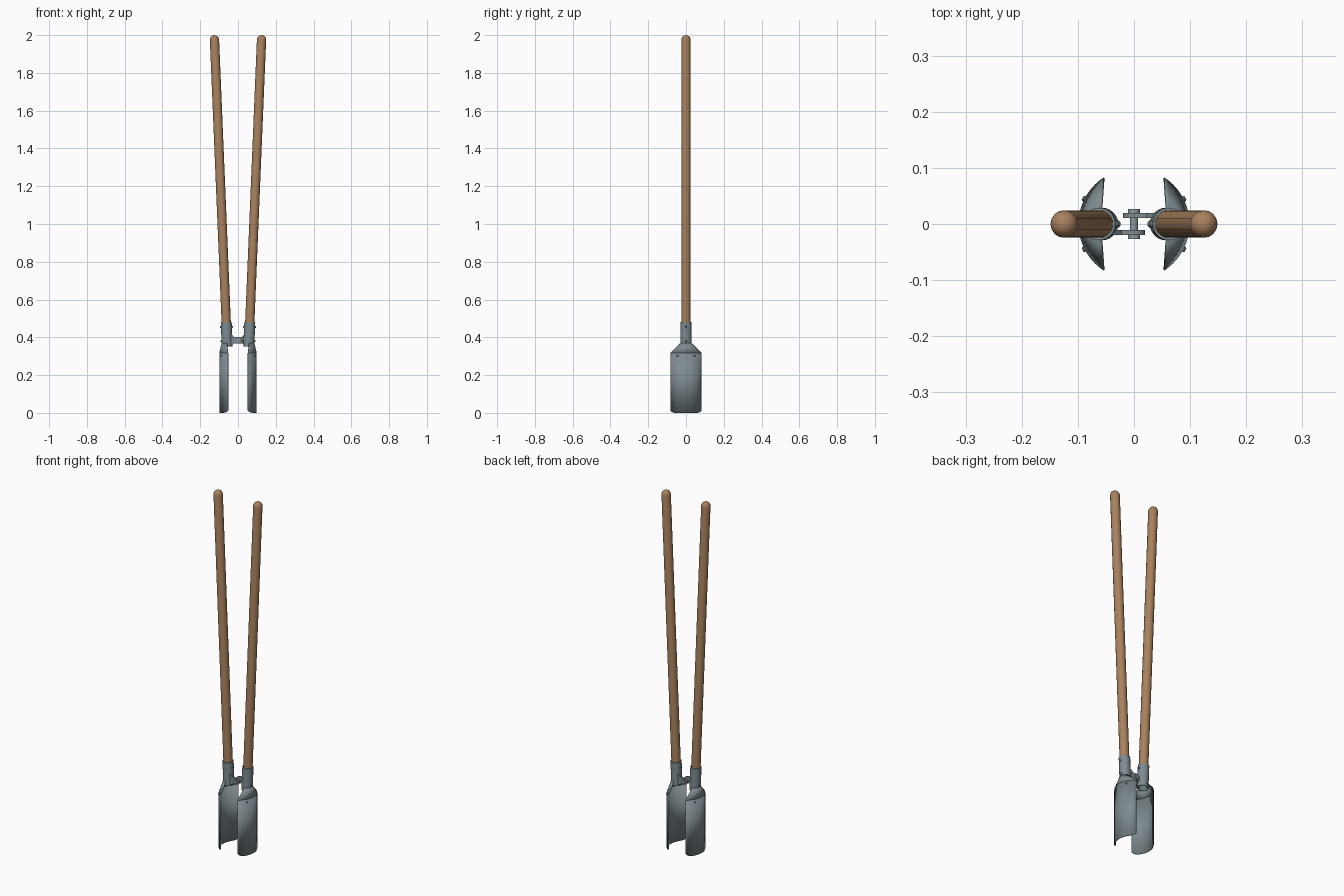
import bpy, bmesh, math
from mathutils import Vector, Matrix

cube = bpy.data.objects.get("Cube")
if cube:
    bpy.data.objects.remove(cube, do_unlink=True)


def material(name, rgb):
    m = bpy.data.materials.new(name)
    m.use_nodes = True
    m.diffuse_color = (*rgb, 1)
    m.node_tree.nodes["Principled BSDF"].inputs["Base Color"].default_value = (*rgb, 1)
    return m


WOOD = material("warm wood", (0.39, 0.22, 0.11))
STEEL = material("grey steel", (0.21, 0.26, 0.28))
PIN = material("bright steel", (0.27, 0.32, 0.35))

SLOPE = 0.0415          # sideways lean of each handle
BLADE_R = 0.099
BLADE_HALF = math.radians(57)
THICK = 0.004


def axis_point(z):
    return Vector((0.0425 + SLOPE * z, 0, z))


def finish(name, bm, mat, thickness=0):
    bmesh.ops.recalc_face_normals(bm, faces=bm.faces)
    mesh = bpy.data.meshes.new(name)
    bm.to_mesh(mesh)
    bm.free()
    mesh.materials.append(mat)
    ob = bpy.data.objects.new(name, mesh)
    bpy.context.collection.objects.link(ob)
    if thickness:
        mod = ob.modifiers.new("Sheet thickness", "SOLIDIFY")
        mod.thickness = thickness
        mod.offset = -1
    bpy.ops.object.select_all(action="DESELECT")
    ob.select_set(True)
    bpy.context.view_layer.objects.active = ob
    bpy.ops.object.shade_smooth_by_angle(angle=math.radians(35))
    return ob


def skin(name, rows, mat, closed=False, thickness=0):
    """Bridge rows of points into one surface."""
    bm = bmesh.new()
    grid = [[bm.verts.new(p) for p in row] for row in rows]
    n = len(rows[0])
    for a, b in zip(grid, grid[1:]):
        for i in range(n if closed else n - 1):
            j = (i + 1) % n
            bm.faces.new((a[i], a[j], b[j], b[i]))
    return finish(name, bm, mat, thickness)


def lathe(name, profile, start, direction, mat, sides=16):
    """Spin (radius, distance) pairs about a line; the profile closes itself."""
    turn = Vector(direction).to_track_quat("Z", "Y")
    rows = [[Vector(start) + turn @ Vector((r * math.cos(a), r * math.sin(a), d))
             for a in (2 * math.pi * i / sides for i in range(sides))]
            for r, d in profile]
    ob = skin(name, rows, mat, closed=True)
    bm = bmesh.new()
    bm.from_mesh(ob.data)
    bmesh.ops.remove_doubles(bm, verts=bm.verts, dist=0.00005)
    bmesh.ops.recalc_face_normals(bm, faces=bm.faces)
    bm.to_mesh(ob.data)
    bm.free()
    return ob


def rivet(name, at, direction, r=0.006, h=0.005):
    return lathe(name, [(0, -h), (r, -h), (r, h * 0.5), (r * 0.6, h), (0, h)],
                 at, direction, PIN, 10)


parts = []
LEAN = Vector((SLOPE, 0, 1)).normalized()
STEPS = 20
fractions = [2 * i / STEPS - 1 for i in range(STEPS + 1)]

# Wooden handle with a domed end
R = 0.0245
base = axis_point(0.38)
length = (2.0 - 0.38) / LEAN.z
profile = [(0, 0), (R, 0)]
profile += [(R * math.cos(a), length - R + R * math.sin(a))
            for a in (math.radians(d) for d in (0, 22, 45, 67, 90))]
parts.append(lathe("handle", profile, base, LEAN, WOOD))

# Tubular socket
RS = 0.029
parts.append(lathe("socket", [(R, 0), (RS, 0), (RS, 0.13), (R, 0.13), (R, 0)],
                   axis_point(0.35), LEAN, STEEL, 24))


# Curved digging blade with eased lower corners
def arc_point(t, z, r=BLADE_R):
    a = t * BLADE_HALF
    return Vector((r * math.cos(a), r * math.sin(a), z))


bottom = [arc_point(t, 0.014 * abs(t) ** 8) for t in fractions]
top = [arc_point(t, 0.318) for t in fractions]
parts.append(skin("blade", [bottom, top], STEEL, thickness=THICK))

# Shoulder narrowing from blade to socket
neck = []
for t in fractions:
    a = t * math.pi / 2
    neck.append(axis_point(0.37) + Vector((RS * math.cos(a), RS * math.sin(a), 0)))
parts.append(skin("shoulder", [top, neck], STEEL, thickness=THICK))

# Blade rivets
for side in (-1, 1):
    a = side * math.radians(27)
    d = Vector((math.cos(a), math.sin(a), 0))
    parts.append(rivet("blade_rivet", d * BLADE_R + Vector((0, 0, 0.303)), d, 0.005, 0.004))

# Socket rivets, inside and outside
for z in (0.38, 0.455):
    for side in (-1, 1):
        parts.append(rivet("socket_rivet", axis_point(z) + Vector((side * RS, 0, 0)),
                           (side, 0, 0)))

# Hinge lug: round eye widening into a foot on the socket
HINGE_Z = 0.385
outline = [(0.02 * math.cos(a), HINGE_Z + 0.018 * math.sin(a))
           for a in (math.radians(90 + 15 * i) for i in range(13))]
outline += [(0.022, HINGE_Z - 0.018), (0.034, 0.355), (0.042, 0.355),
            (0.042, 0.415), (0.034, 0.415), (0.022, HINGE_Z + 0.018)]
bm = bmesh.new()
face = bm.faces.new([bm.verts.new((x, 0.011, z)) for x, z in outline])
moved = bmesh.ops.extrude_face_region(bm, geom=[face])["geom"]
bmesh.ops.translate(bm, vec=(0, 0.009, 0),
                    verts=[v for v in moved if isinstance(v, bmesh.types.BMVert)])
parts.append(finish("hinge_lug", bm, STEEL))

# Opposite half: every part turned half way round the upright axis
for ob in parts:
    twin = ob.copy()
    twin.name = "right_" + ob.name
    ob.name = "left_" + ob.name
    twin.matrix_world = Matrix.Rotation(math.pi, 4, "Z")
    bpy.context.collection.objects.link(twin)

# Pivot pin with a head at each end
lathe("hinge_pin", [(0, -0.027), (0.011, -0.027), (0.011, -0.02), (0.007, -0.02),
                    (0.007, 0.02), (0.011, 0.02), (0.011, 0.027), (0, 0.027)],
      (0, 0, HINGE_Z), (0, 1, 0), PIN, 16)
